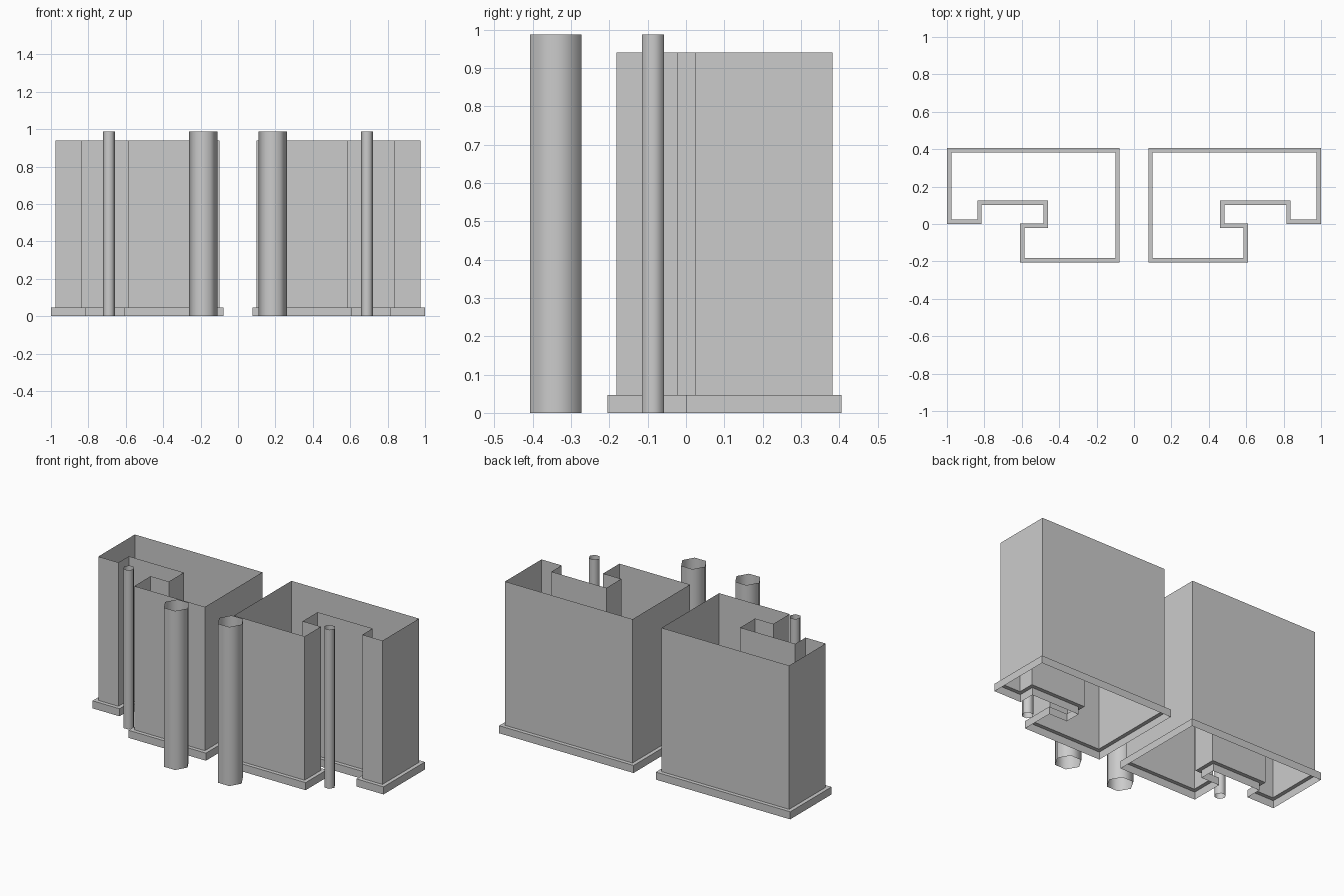
import bpy, bmesh, math
from mathutils import Vector

if "Cube" in bpy.data.objects:
    bpy.data.objects.remove(bpy.data.objects["Cube"])

LEDGE = 0.0235      # how far the plinth sticks out from the wall
PLINTH_H, WALL_H, COLUMN_H = 0.047, 0.94, 0.988


def offset(profile, dist):
    """Push a counter-clockwise right-angled profile outwards."""
    pts = [Vector(p) for p in profile]
    out = []
    for i, p in enumerate(pts):
        a = (p - pts[i - 1]).normalized()
        b = (pts[(i + 1) % len(pts)] - p).normalized()
        out.append(p + dist * (Vector((a.y, -a.x)) + Vector((b.y, -b.x))))
    return out


def loft(name, levels, smooth=False):
    """Open shell through closed profiles at given heights, mirrored in x."""
    bm = bmesh.new()
    rings = [[bm.verts.new((p[0], p[1], z)) for p in prof] for prof, z in levels]
    for low, high in zip(rings, rings[1:]):
        n = len(low)
        for i in range(n):
            j = (i + 1) % n
            face = bm.faces.new((low[i], low[j], high[j], high[i]))
            face.smooth = smooth
    mesh = bpy.data.meshes.new(name)
    bm.to_mesh(mesh)
    bm.free()
    obj = bpy.data.objects.new(name, mesh)
    bpy.context.collection.objects.link(obj)
    mirror = obj.modifiers.new("Mirror", "MIRROR")
    mirror.use_mirror_merge = False
    return obj


def hexagon(x, y, r):
    return [(x + r * math.cos(k * math.pi / 3), y + r * math.sin(k * math.pi / 3))
            for k in range(6)]


# Building walls with a recessed notch, open at top and bottom
wall = [(0.10, -0.182), (0.585, -0.182), (0.585, -0.022), (0.46, -0.022),
        (0.46, 0.125), (0.838, 0.125), (0.838, 0.0235), (0.9765, 0.0235),
        (0.9765, 0.382), (0.10, 0.382)]
plinth = offset(wall, LEDGE)
loft("walls", [(wall, PLINTH_H), (wall, WALL_H)])

# Plinth skirt and its ledge
loft("plinth", [(plinth, 0), (plinth, PLINTH_H), (wall, PLINTH_H)])

# Open six-sided columns
for name, x, y, r in (("large_column", 0.186, -0.34, 0.077),
                      ("small_column", 0.69, -0.0865, 0.033)):
    ring = hexagon(x, y, r)
    loft(name, [(ring, 0), (ring, COLUMN_H)], smooth=True)
